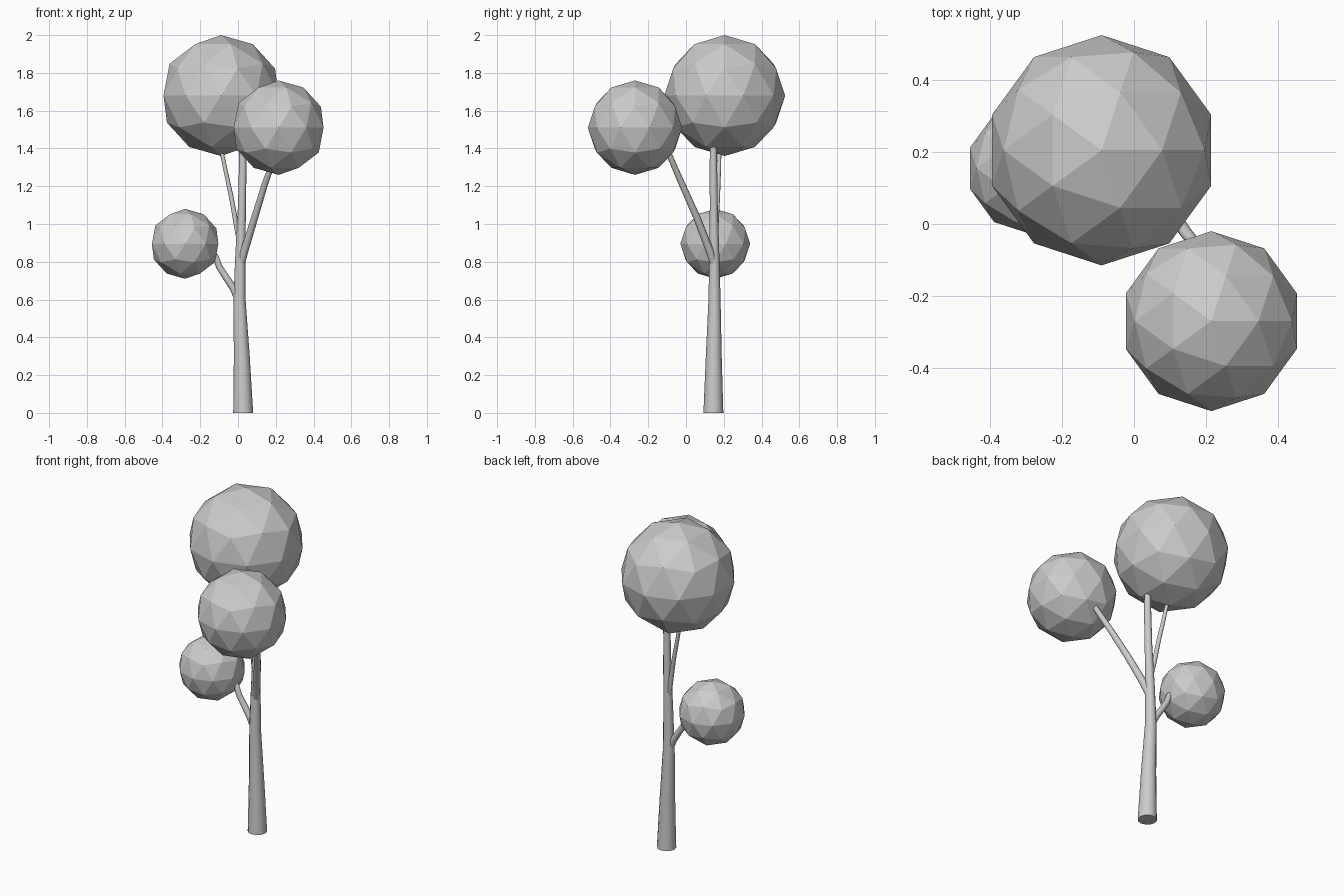
import bpy
import math


def limb(name, points):
    """Tapered round limb through (x, y, z, radius) points."""
    cu = bpy.data.curves.new(name, 'CURVE')
    cu.dimensions = '3D'
    cu.bevel_depth = 1.0
    cu.bevel_resolution = 4
    cu.use_fill_caps = True
    sp = cu.splines.new('POLY')
    sp.points.add(len(points) - 1)
    for p, (x, y, z, r) in zip(sp.points, points):
        p.co = (x, y, z, 1)
        p.radius = r
    ob = bpy.data.objects.new(name, cu)
    bpy.context.collection.objects.link(ob)
    bpy.ops.object.select_all(action='DESELECT')
    ob.select_set(True)
    bpy.context.view_layer.objects.active = ob
    bpy.ops.object.convert(target='MESH')
    bpy.ops.object.shade_smooth_by_angle(angle=math.radians(40))


def crown(name, centre, radius):
    """Flat-faced ball of leaves."""
    bpy.ops.mesh.primitive_ico_sphere_add(subdivisions=2, radius=radius, location=centre)
    bpy.context.object.name = name


# Trunk, rising into the top crown
limb("trunk", [(0.027, 0.145, 0.0, 0.053), (0.027, 0.145, 0.02, 0.052),
               (0.020, 0.147, 0.3, 0.042), (0.008, 0.151, 0.6, 0.032),
               (0.012, 0.150, 0.82, 0.027), (0.021, 0.147, 1.1, 0.021),
               (0.025, 0.145, 1.3, 0.020), (0.025, 0.145, 1.42, 0.018)])

# Branches
limb("left_branch", [(0.0, 0.150, 0.60, 0.018), (-0.025, 0.152, 0.66, 0.019),
                     (-0.065, 0.155, 0.72, 0.018), (-0.100, 0.155, 0.775, 0.017),
                     (-0.120, 0.155, 0.83, 0.016), (-0.150, 0.155, 0.86, 0.015)])
limb("right_branch", [(0.014, 0.150, 0.78, 0.020), (0.035, 0.125, 0.86, 0.021),
                      (0.090, 0.055, 1.04, 0.019), (0.145, -0.025, 1.22, 0.017),
                      (0.200, -0.090, 1.37, 0.015)])
limb("upper_branch", [(0.010, 0.150, 0.88, 0.012), (-0.010, 0.160, 1.00, 0.013),
                      (-0.035, 0.168, 1.14, 0.012), (-0.065, 0.174, 1.28, 0.011),
                      (-0.090, 0.178, 1.40, 0.010)])

# Leaf crowns
crown("top_crown", (-0.09, 0.205, 1.68), 0.32)
crown("right_crown", (0.215, -0.27, 1.51), 0.25)
crown("left_crown", (-0.28, 0.155, 0.895), 0.185)
